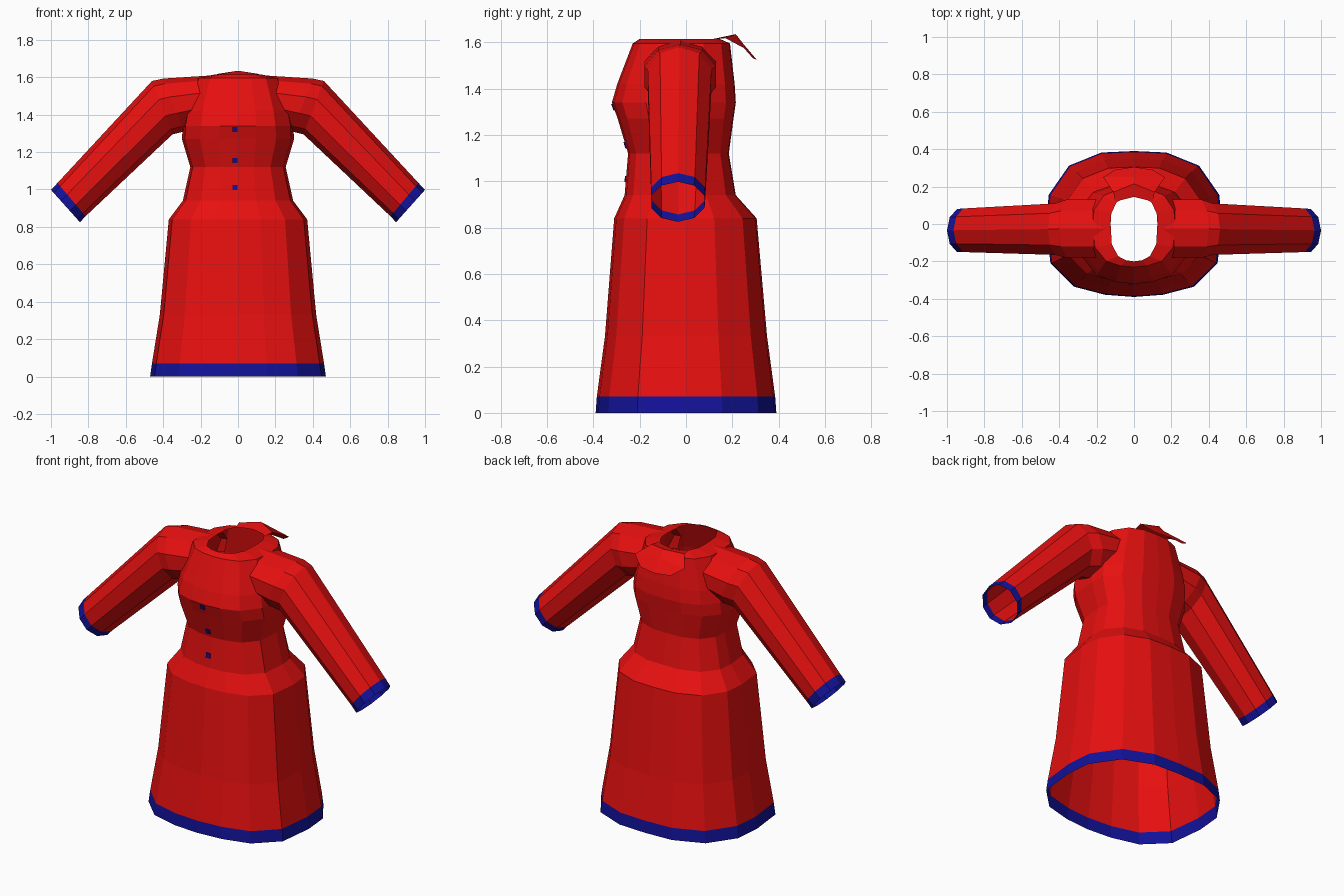
import bpy, bmesh, math
from mathutils import Vector

cube = bpy.data.objects.get("Cube")
if cube:
    bpy.data.objects.remove(cube, do_unlink=True)


def make_material(name, color):
    mat = bpy.data.materials.new(name)
    mat.use_nodes = True
    mat.diffuse_color = color
    mat.node_tree.nodes["Principled BSDF"].inputs["Base Color"].default_value = color
    return mat


RED = make_material("red cloth", (0.8, 0.005, 0.005, 1))
BLUE = make_material("blue trim", (0.006, 0.006, 0.32, 1))


def finish(name, bm, *mats):
    bmesh.ops.recalc_face_normals(bm, faces=bm.faces)
    mesh = bpy.data.meshes.new(name)
    bm.to_mesh(mesh)
    bm.free()
    for mat in mats:
        mesh.materials.append(mat)
    obj = bpy.data.objects.new(name, mesh)
    bpy.context.collection.objects.link(obj)
    return obj


def loft(name, rings, trim_band):
    """Open tube through the rings; one band takes the trim colour."""
    bm = bmesh.new()
    rows = [[bm.verts.new(p) for p in ring] for ring in rings]
    n = len(rings[0])
    for k in range(len(rows) - 1):
        for i in range(n):
            j = (i + 1) % n
            face = bm.faces.new((rows[k][i], rows[k][j], rows[k + 1][j], rows[k + 1][i]))
            face.material_index = int(k == trim_band)
    return finish(name, bm, RED, BLUE)


# Half outline of the dress seen from above, front to back
HALF = [(0, -1), (0.33, -0.97), (0.68, -0.86), (0.95, -0.54), (1, 0),
        (0.97, 0.4), (0.74, 0.8), (0.37, 0.98), (0, 1)]
OUTLINE = HALF + [(-x, y) for x, y in HALF[-2:0:-1]]

# Height, half width, front depth, back depth
LEVELS = [
    (0, 0.47, 0.39, 0.39), (0.07, 0.46, 0.385, 0.385), (0.33, 0.418, 0.35, 0.35),
    (0.84, 0.37, 0.31, 0.305), (0.94, 0.295, 0.265, 0.215), (1.12, 0.255, 0.25, 0.185),
    (1.27, 0.3, 0.295, 0.205), (1.34, 0.295, 0.32, 0.215), (1.42, 0.28, 0.297, 0.21),
    (1.595, 0.22, 0.23, 0.19), (1.615, 0.125, 0.2, 0.145),
]
loft("dress_body", [[(x * w, y * (f if y < 0 else b), z) for x, y in OUTLINE]
                    for z, w, f, b in LEVELS], 0)

# Sleeves: top x, top z, bottom x, bottom z, front y, back y
SLEEVE = [
    (0.14, 1.61, 0.2, 1.35, -0.18, 0.13), (0.40, 1.593, 0.29, 1.31, -0.18, 0.13),
    (0.46, 1.58, 0.35, 1.295, -0.165, 0.11), (0.965, 1.035, 0.815, 0.857, -0.15, 0.083),
    (1.0, 0.998, 0.845, 0.825, -0.15, 0.08),
]


def sleeve_ring(side, tx, tz, bx, bz, front, back):
    ring = []
    for i in range(10):
        a = math.tau * i / 10
        t = (1 - math.cos(a)) / 2
        y = (front + back) / 2 + math.sin(a) * (back - front) / 2 / math.cos(math.pi / 10)
        ring.append((side * (tx + (bx - tx) * t), y, tz + (bz - tz) * t))
    return ring


for name, side in (("left_sleeve", 1), ("right_sleeve", -1)):
    loft(name, [sleeve_ring(side, *row) for row in SLEEVE], 3)

# Turned-down collar at the back: rows running from neck to tip
bm = bmesh.new()
rows = []
for half, y_mid, y_side, z_mid, z_side in (
        (0.1, 0.145, 0.12, 1.615, 1.615), (0.11, 0.215, 0.17, 1.635, 1.618),
        (0.165, 0.25, 0.25, 1.59, 1.575), (0.1, 0.305, 0.29, 1.525, 1.53)):
    rows.append([bm.verts.new(p) for p in
                 ((-half, y_side, z_side), (0, y_mid, z_mid), (half, y_side, z_side))])
for a, b in zip(rows, rows[1:]):
    for i in range(2):
        bm.faces.new((a[i], a[i + 1], b[i + 1], b[i]))
finish("back_collar", bm, RED)


# Buttons: thin square plates lying on the front
def front_at(z):
    for low, high in zip(LEVELS, LEVELS[1:]):
        if low[0] <= z <= high[0]:
            t = (z - low[0]) / (high[0] - low[0])
            return -(low[2] + (high[2] - low[2]) * t)


for number, z in enumerate((1.32, 1.155, 1.01), 1):
    bm = bmesh.new()
    bmesh.ops.create_cube(bm, size=1)
    for v in bm.verts:
        height = z + v.co.z * 0.027
        v.co = Vector((-0.015 + v.co.x * 0.027, front_at(height) - 0.001 + v.co.y * 0.009, height))
    finish(f"button_{number}", bm, BLUE)
